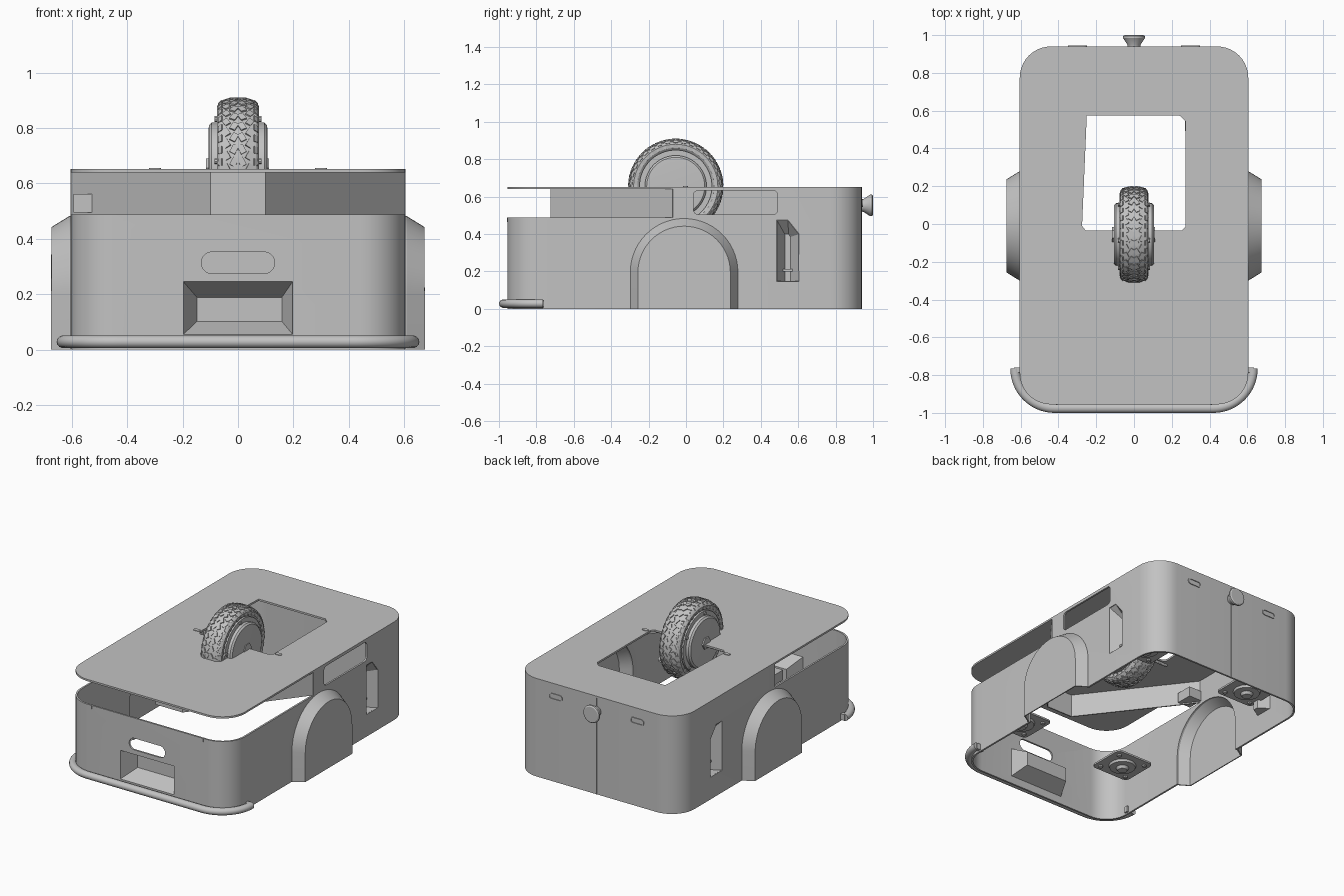
import bpy, bmesh, math
from mathutils import Matrix, Vector

if "Cube" in bpy.data.objects:
    bpy.data.objects.remove(bpy.data.objects["Cube"], do_unlink=True)

grey = bpy.data.materials.new("light_grey")
grey.use_nodes = True
COLOUR = (0.54, 0.54, 0.54, 1)
grey.diffuse_color = COLOUR
grey.node_tree.nodes["Principled BSDF"].inputs["Base Color"].default_value = COLOUR


def finish(name, bm, angle=30):
    bmesh.ops.recalc_face_normals(bm, faces=bm.faces)
    me = bpy.data.meshes.new(name)
    bm.to_mesh(me)
    bm.free()
    me.materials.append(grey)
    ob = bpy.data.objects.new(name, me)
    bpy.context.collection.objects.link(ob)
    smooth(ob, angle)
    return ob


def smooth(ob, angle=30):
    bpy.ops.object.select_all(action='DESELECT')
    ob.select_set(True)
    bpy.context.view_layer.objects.active = ob
    bpy.ops.object.shade_smooth_by_angle(angle=math.radians(angle))


def apply_modifiers(ob):
    dg = bpy.context.evaluated_depsgraph_get()
    me = bpy.data.meshes.new_from_object(ob.evaluated_get(dg))
    ob.modifiers.clear()
    ob.data = me
    smooth(ob)


def loft(name, loops, cap0=True, cap1=True, closed=True, wall=0):
    """Skin a row of 3D point loops; wall > 0 turns the skin into a thin sheet."""
    bm = bmesh.new()
    rings = [[bm.verts.new(p) for p in loop] for loop in loops]
    n = len(rings[0])
    for a, b in zip(rings, rings[1:]):
        for i in range(n if closed else n - 1):
            j = (i + 1) % n
            bm.faces.new((a[i], a[j], b[j], b[i]))
    if cap0:
        bm.faces.new(rings[0])
    if cap1:
        bm.faces.new(rings[-1])
    ob = finish(name, bm)
    if wall:
        m = ob.modifiers.new("wall", 'SOLIDIFY')
        m.thickness, m.offset = wall, 0
        apply_modifiers(ob)
    return ob


def place(pts, axis, w):
    """Lift 2D points to 3D at height w along an axis."""
    if axis == 'X':
        return [(w, a, b) for a, b in pts]
    if axis == 'Y':
        return [(a, w, b) for a, b in pts]
    return [(a, b, w) for a, b in pts]


def prism(name, pts, axis, w0, w1):
    return loft(name, [place(pts, axis, w0), place(pts, axis, w1)])


def rounded(a0, a1, b0, b1, r, seg=10):
    pts = []
    for ca, cb, s in ((a1 - r, b1 - r, 0), (a0 + r, b1 - r, 90), (a0 + r, b0 + r, 180), (a1 - r, b0 + r, 270)):
        for i in range(seg + 1):
            t = math.radians(s + 90 * i / seg)
            pts.append((ca + r * math.cos(t), cb + r * math.sin(t)))
    return pts


def rect(a0, a1, b0, b1):
    return [(a0, b0), (a1, b0), (a1, b1), (a0, b1)]


def lathe(name, profile, axis, centre=(0, 0), seg=48):
    """Turn (radius, height) points about an axis through centre."""
    circ = [(math.cos(2 * math.pi * i / seg), math.sin(2 * math.pi * i / seg)) for i in range(seg)]
    return loft(name, [place([(centre[0] + r * c, centre[1] + r * s) for c, s in circ], axis, w)
                       for r, w in profile])


def cut(ob, cutters):
    for c in cutters:
        m = ob.modifiers.new("cut", 'BOOLEAN')
        m.operation, m.solver, m.object = 'DIFFERENCE', 'EXACT', c
    apply_modifiers(ob)
    for c in cutters:
        bpy.data.objects.remove(c, do_unlink=True)


def arch(r, cy=-0.01, cz=0.195, bottom=0.0):
    pts = [(cy - r, bottom)]
    pts += [(cy - r * math.cos(math.pi * i / 28), cz + r * math.sin(math.pi * i / 28)) for i in range(29)]
    return pts + [(cy + r, bottom)]


# Body shell: thin rounded wall, low at the front, with all openings
T = 0.012
shell = prism("body_shell", rounded(-.605, .605, -.955, .94, .165), 'Z', 0, .64)
side_outer = [(.485, .147), (.605, .147), (.605, .4), (.545, .475), (.485, .475)]
side_inner = [(.527, .147), (.56, .147), (.56, .385), (.55, .4), (.527, .4)]
cutters = [
    prism("c", rounded(-.605 + T, .605 - T, -.955 + T, .94 - T, .165 - T), 'Z', -.1, .8),
    prism("c", rect(-1, 1, -1.2, -.07), 'Z', .487, .8),
    prism("c", rounded(-.132, .132, .275, .352, .037), 'Y', -1.1, -.85),
    prism("c", rect(-.197, .197, .055, .245), 'Y', -1.1, -.85),
    prism("c", rounded(.04, .49, .505, .632, .025), 'X', .5, .7),
]
for s in (1, -1):
    cutters.append(prism("c", side_outer, 'X', s * .5, s * .7))
    cutters.append(prism("c", arch(.28, bottom=-.1), 'X', s * .5, s * .7))
cut(shell, cutters)

# Top plate with the central opening
plate = prism("top_plate", rounded(-.605, .605, -.955, .94, .165), 'Z', .64, .652)
hole = [(-.25, .575), (.24, .575), (.272, .545), (.272, -.015), (.252, -.035),
        (-.255, -.035), (-.275, -.01)]
cut(plate, [prism("c", hole, 'Z', .5, .8)])

# Slanted screen behind the open front slot
screen = [(-.6, -.07), (-.097, -.72), (.097, -.72), (.6, -.07)]
loft("sensor_screen", [place(screen, 'Z', .487), place(screen, 'Z', .64)], False, False, False, .008)
prism("connector_box", rect(-.595, -.5, -.17, -.06), 'Z', .495, .562)

# Recessed front pocket
loft("front_pocket", [place(rect(-.2, .2, .052, .248), 'Y', -.952),
                      place(rect(-.15, .16, .1, .19), 'Y', -.84)], False, True, True, .008)

# Wheel arches, side pockets and caster plates, mirrored
for s, side in ((1, "left"), (-1, "right")):
    loft(side + "_wheel_arch", [place(arch(.284), 'X', s * .597), place(arch(.284), 'X', s * .607),
                                place(arch(.245), 'X', s * .671)], False, True, False, .008)
    loft(side + "_side_pocket", [place(side_outer, 'X', s * .6), place(side_inner, 'X', s * .53)],
         False, True, True, .006)
    for y, end in ((-.6, "front"), (.6, "rear")):
        x = s * .41
        prism(f"{end}_{side}_caster_plate", rounded(x - .14, x + .14, y - .13, y + .13, .03, 4), 'Z', .2, .212)
        lathe(f"{end}_{side}_caster_boss", [(.085, .2), (.08, .185), (.04, .183), (.03, .165)], 'Z', (x, y), 24)
        for dx in (-.1, .1):
            for dy in (-.09, .09):
                lathe("caster_bolt", [(.014, .2), (.014, .19)], 'Z', (x + dx, y + dy), 8)
    # Bumper end block
    prism(side + "_bumper_bracket", rect(s * .58, s * .635, -.785, -.76), 'Z', .008, .048)
    # Rear grip outline
    grip = prism(side + "_rear_grip", rounded(s * .3 - .05, s * .3 + .05, .545, .585, .019, 5), 'Y', .935, .945)
    cut(grip, [prism("c", rounded(s * .3 - .044, s * .3 + .044, .551, .579, .013, 5), 'Y', .9, .96)])
    # Small front clip
    prism(side + "_front_clip", rect(s * .41 - .004, s * .41 + .004, .465, .487), 'Y', -.958, -.95)

# Front bumper swept around the corners
path = []
for cx, a0 in ((-.42, 180), (.42, 270)):
    for i in range(17):
        t = math.radians(a0 + 90 * i / 16)
        path.append((cx + .21 * math.cos(t), -.765 + .21 * math.sin(t), math.cos(t), math.sin(t)))
sections = []
for x, y, nx, ny in path:
    ring = []
    for k in range(14):
        u = 2 * math.pi * k / 14
        c, h = .025 * math.cos(u), .023 * math.sin(u)
        ring.append((x + nx * c, y + ny * c, .028 + h))
    sections.append(ring)
loft("front_bumper", sections)

# Rear seam and knob
prism("rear_seam", rect(-.002, .002, 0, .64), 'Y', .935, .942)
lathe("rear_knob", [(.033, .935), (.035, .95), (.058, .985), (.058, .995), (.05, 1.0)], 'Y', (0, .553), 32)

# Wheel: tyre, rim, hub and axle
WY, WZ = -.055, .655
lathe("tyre", [(.19, -.06), (.205, -.072), (.225, -.075), (.238, -.066), (.246, -.045), (.25, -.015),
               (.25, .015), (.246, .045), (.238, .066), (.225, .075), (.205, .072), (.19, .06)],
      'X', (WY, WZ), 72)
lathe("rim", [(.194, -.076), (.194, .076)], 'X', (WY, WZ), 64)
lathe("hub", [(.13, -.107), (.155, -.105), (.165, -.095), (.165, .095), (.155, .105), (.13, .107)],
      'X', (WY, WZ), 64)
lathe("axle", [(.011, -.31), (.011, .31)], 'X', (WY, WZ - .015), 12)
lathe("axle_nut", [(.04, -.116), (.04, .112)], 'X', (WY, WZ), 6)
for s in (1, -1):
    prism("axle_bracket", rounded(s * .3 - .022, s * .3 + .022, -.015, .01, .01, 4), 'Z', .645, .656)

# Tread blocks, sidewall studs and rim bolts
bm = bmesh.new()


def block(size, local, spin):
    m = Matrix.Translation((0, WY, WZ)) @ Matrix.Rotation(spin, 4, 'X') @ local
    bmesh.ops.create_cube(bm, size=1, matrix=m @ Matrix.Diagonal(Vector((*size, 1))))


N = 34
for i in range(N):
    a = 2 * math.pi * i / N
    half = math.pi / N
    for s in (1, -1):
        block((.022, .032, .008), Matrix.Translation((s * .014, 0, .2505)) @ Matrix.Rotation(s * .5, 4, 'Z'), a)
        block((.022, .030, .008), Matrix.Translation((s * .042, 0, .246)) @ Matrix.Rotation(s * .3, 4, 'Y')
              @ Matrix.Rotation(-s * .5, 4, 'Z'), a + half)
        block((.018, .026, .006), Matrix.Translation((s * .064, 0, .238)) @ Matrix.Rotation(s * .8, 4, 'Y'), a)
        block((.006, .014, .014), Matrix.Translation((s * .073, 0, .213)), a + half)
finish("tyre_tread", bm)
for k in range(5):
    a = math.radians(10 + 72 * k)
    c = (WY - .18 * math.sin(a), WZ + .18 * math.cos(a))
    lathe("rim_bolts", [(.011, -.084), (.011, .084)], 'X', c, 10)
